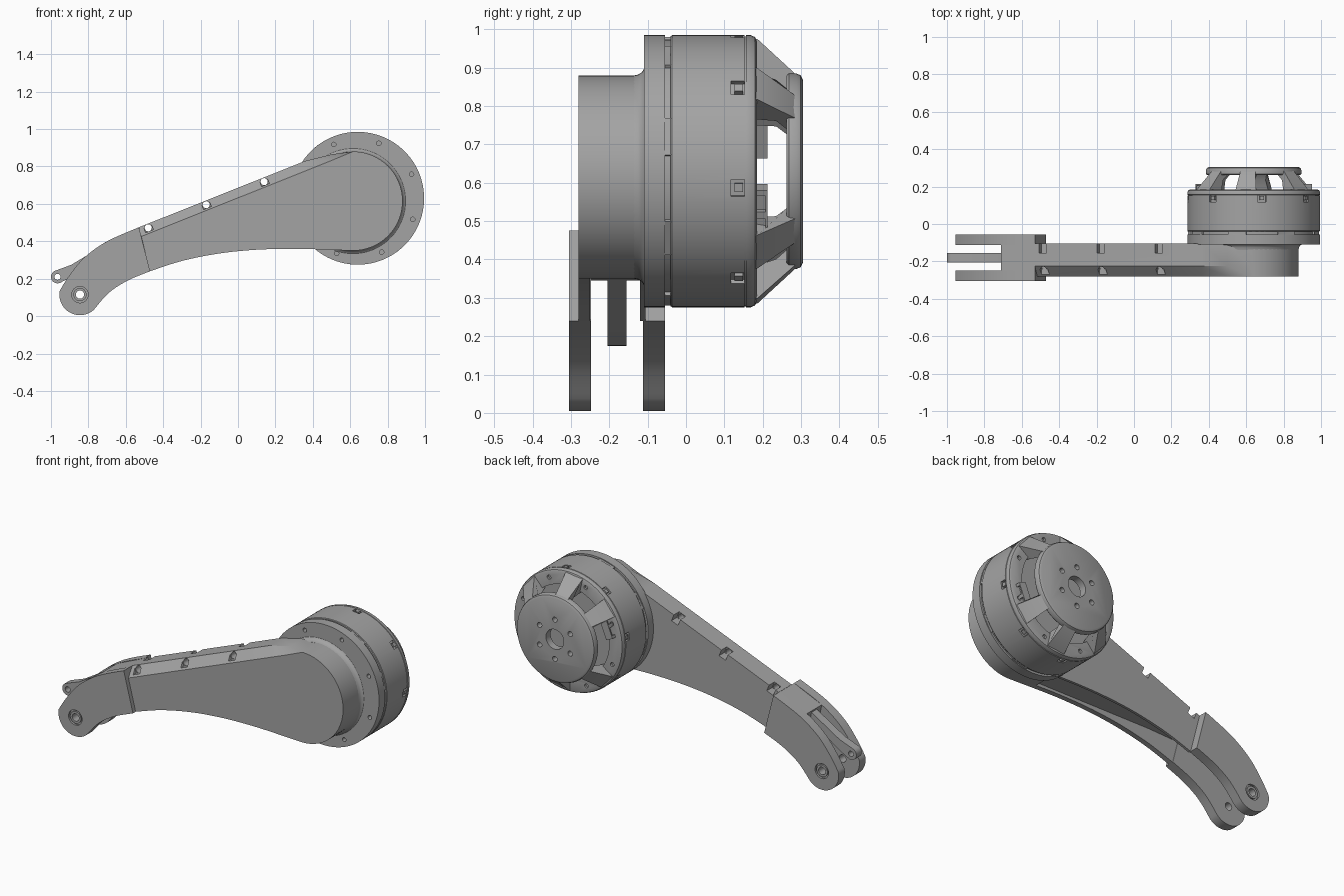
import bpy, bmesh, math
from mathutils import Vector, Matrix

if "Cube" in bpy.data.objects:
    bpy.data.objects.remove(bpy.data.objects["Cube"])

grey = bpy.data.materials.new("machined grey")
grey.use_nodes = True
COLOUR = (0.37, 0.37, 0.37, 1)
grey.diffuse_color = COLOUR
grey.node_tree.nodes["Principled BSDF"].inputs["Base Color"].default_value = COLOUR

MX, MZ = 0.64, 0.63      # motor axis
BX, BZ = 0.615, 0.615    # arm boss axis
PX, PZ = -0.845, 0.115   # fork pivot
parts = []


def finish(name, bm):
    bmesh.ops.recalc_face_normals(bm, faces=bm.faces)
    mesh = bpy.data.meshes.new(name)
    bm.to_mesh(mesh)
    bm.free()
    mesh.materials.append(grey)
    ob = bpy.data.objects.new(name, mesh)
    bpy.context.collection.objects.link(ob)
    parts.append(ob)
    return ob


def loft(name, layers):
    """Join matching (x, z) outlines placed at successive y positions."""
    bm = bmesh.new()
    rings = [[bm.verts.new((x, y, z)) for x, z in pts] for y, pts in layers]
    n = len(rings[0])
    for a, b in zip(rings, rings[1:]):
        for i in range(n):
            j = (i + 1) % n
            bm.faces.new((a[i], a[j], b[j], b[i]))
    bm.faces.new(rings[0])
    bm.faces.new(rings[-1])
    return finish(name, bm)


def slab(name, pts, y0, y1):
    return loft(name, [(y0, pts), (y1, pts)])


def arc(cx, cz, r, a0, a1, n):
    angles = [math.radians(a0 + (a1 - a0) * i / n) for i in range(n + 1)]
    return [(cx + r * math.cos(a), cz + r * math.sin(a)) for a in angles]


def disc(name, cx, cz, profile, n=72):
    """Solid turned about y from (radius, y) steps."""
    return loft(name, [(y, arc(cx, cz, r, 0, 360, n)[:-1]) for r, y in profile])


def curve(pts, steps=5):
    """Smooth path through a few points."""
    p = [Vector(q) for q in [pts[0], *pts, pts[-1]]]
    out = []
    for a, b, c, d in zip(p, p[1:], p[2:], p[3:]):
        for i in range(steps):
            t = i / steps
            v = b + (c - a) * (t / 2) + (2 * a - 5 * b + 4 * c - d) * (t * t / 2) \
                + (3 * b - a - 3 * c + d) * (t ** 3 / 2)
            out.append(tuple(v))
    return out + [tuple(pts[-1])]


def box(name, size, matrix):
    bm = bmesh.new()
    bmesh.ops.create_cube(bm, size=1, matrix=matrix @ Matrix.Diagonal((*size, 1)))
    return finish(name, bm)


def polar(angle, r, y):
    """Frame on the motor: local x points outward, y along the axis."""
    a = math.radians(angle)
    return Matrix.Translation((MX + r * math.cos(a), y, MZ + r * math.sin(a))) \
        @ Matrix.Rotation(-a, 4, "Y")


def cut(ob, cutter):
    mod = ob.modifiers.new("cut", "BOOLEAN")
    mod.operation, mod.object, mod.solver = "DIFFERENCE", cutter, "EXACT"
    bpy.context.view_layer.objects.active = ob
    bpy.ops.object.modifier_apply(modifier=mod.name)
    parts.remove(cutter)
    bpy.data.objects.remove(cutter)


def drill(ob, x, z, r, y0, y1, n=20):
    cut(ob, disc("drill", x, z, [(r, y0), (r, y1)], n))


# Arm: rounded boss tapering to the fork, chamfered along its upper front edge
under = curve([(-0.47, 0.24), (-0.3, 0.295), (-0.1, 0.335), (0.1, 0.355),
               (0.3, 0.36), (0.48, 0.355)])
round_end = arc(BX, BZ, 0.265, -90, 90, 32)
outer = under + round_end + [(0.5, 0.865), (0.36, 0.83), (-0.53, 0.475)]
front = under + round_end + [(0.5, 0.832), (0.36, 0.776), (-0.517, 0.426)]
arm = loft("arm", [(-0.28, front), (-0.225, outer), (-0.105, outer)])

# Open channel along the underside
cut(arm, slab("channel", [(-0.6, 0.1), (0.45, 0.1), (0.45, 0.375),
                          (-0.3, 0.38), (-0.6, 0.37)], -0.25, -0.12))

# Screw notches along the top edge
slope = math.atan(0.4)
for x in (-0.48, -0.17, 0.14):
    z = 0.472 + 0.398 * (x + 0.48)
    drill(arm, x, z, 0.019, -0.4, 0)
    for y in (-0.27, -0.125):
        place = Matrix.Translation((x - 0.006, y, z + 0.015)) @ Matrix.Rotation(-slope, 4, "Y")
        cut(arm, box("notch", (0.045, 0.06, 0.07), place))

disc("boss_fillet", BX, BZ, [(0.264, -0.14), (0.267, -0.125), (0.273, -0.115), (0.285, -0.108)])

# Fork: two cheeks, a bridge and a centre lug
upper = curve([(-0.53, 0.475), (-0.7, 0.4), (-0.82, 0.315), (-0.9, 0.22), (-0.948, 0.145)])
lower = curve([(-0.768, 0.037), (-0.69, 0.125), (-0.59, 0.19), (-0.47, 0.24)])
cheek = upper + arc(PX, PZ, 0.11, 170, 310, 24) + lower
for name, y0, y1, face in (("front_cheek", -0.305, -0.248, -0.305),
                           ("back_cheek", -0.112, -0.055, -0.055)):
    ob = slab(name, cheek, y0, y1)
    drill(ob, PX, PZ, 0.022, -0.5, 0.2)
    drill(ob, PX, PZ, 0.044, face - 0.012, face + 0.012, 32)
    depth = -0.01 if face > -0.1 else 0.01
    ring = disc(name + "_bushing", PX, PZ, [(0.035, face + depth * 0.2), (0.035, face + depth * 2)], 32)
    drill(ring, PX, PZ, 0.022, -0.5, 0.2)
slab("fork_bridge", [(-0.71, 0.395), (-0.53, 0.474), (-0.503, 0.37), (-0.7, 0.345)], -0.25, -0.11)
lug = slab("centre_lug", arc(-0.965, 0.21, 0.035, 115, 295, 16)
           + [(-0.9, 0.205), (-0.68, 0.35), (-0.7, 0.39), (-0.89, 0.275)], -0.205, -0.155)
drill(lug, -0.965, 0.21, 0.016, -0.3, 0)

# Mounting flange with its ring of screw holes
flange = disc("mounting_flange", MX, MZ, [(0.355, -0.11), (0.355, -0.055)], 96)
for k in range(8):
    x, z = arc(MX, MZ, 0.315, 24 + 45 * k, 0, 1)[0]
    if math.hypot(x - BX, z - BZ) > 0.28 and x > 0.45:
        drill(flange, x, z, 0.012, -0.2, -0.075)

# Motor housing with a shadow gap in front and a rounded rear cover
disc("gap_ring", MX, MZ, [(0.343, -0.056), (0.343, -0.035)])
housing = disc("motor_housing", MX, MZ,
               [(0.352, -0.04), (0.355, -0.036), (0.355, 0.152), (0.352, 0.153),
                (0.352, 0.156), (0.355, 0.157), (0.355, 0.168), (0.35, 0.18), (0.338, 0.185)], 96)
cut(housing, disc("rear_recess", MX, MZ, [(0.27, 0.165), (0.27, 0.3)]))
for k in range(8):
    box("gap_tab", (0.012, 0.02, 0.1), polar(15 + 45 * k, 0.343, -0.048))
    cut(housing, box("clip_recess", (0.03, 0.035, 0.045), polar(38 + 45 * k, 0.355, 0.135)))
    box("clip", (0.02, 0.022, 0.022), polar(38 + 45 * k, 0.345, 0.138))
    x, z = arc(MX, MZ, 0.312, 22 + 45 * k, 0, 1)[0]
    drill(housing, x, z, 0.012, 0.172, 0.3)

# Rear cap: hollow plate with a centre bore and six bolt holes
cap = disc("rear_cap", MX, MZ, [(0.25, 0.262), (0.255, 0.268), (0.255, 0.288),
                               (0.25, 0.299), (0.238, 0.305)])
drill(cap, MX, MZ, 0.058, 0.2, 0.4, 40)
for x, z in arc(MX, MZ, 0.115, 30, 330, 5):
    drill(cap, x, z, 0.015, 0.2, 0.4)

# Splayed legs that carry the cap
for angle in (42, 97, 142, 222, 277, 322):
    bm = bmesh.new()
    m = polar(angle, 0, 0)
    sides = []
    for s in (-1, 1):
        side = [(0.345, 0.17, 0.055), (0.34, 0.187, 0.055), (0.252, 0.284, 0.04),
                (0.205, 0.27, 0.045), (0.235, 0.235, 0.035), (0.26, 0.165, 0.05)]
        sides.append([bm.verts.new(m @ Vector((r, y, s * w))) for r, y, w in side])
        bm.faces.new(sides[-1])
    for i in range(6):
        j = (i + 1) % 6
        bm.faces.new((sides[0][i], sides[0][j], sides[1][j], sides[1][i]))
    finish("cap_leg", bm)

# Cable sockets on opposite sides
for angle in (-22, 158):
    socket = box("cable_socket", (0.045, 0.05, 0.14), polar(angle, 0.285, 0.188))
    for s in (-1, 1):
        cut(socket, box("socket_opening", (0.03, 0.03, 0.045),
                        polar(angle, 0.305, 0.192) @ Matrix.Translation((0, 0, s * 0.032))))

# Smooth round surfaces, keep edges crisp
bpy.ops.object.select_all(action="DESELECT")
for ob in parts:
    ob.select_set(True)
bpy.context.view_layer.objects.active = arm
bpy.ops.object.shade_smooth_by_angle(angle=math.radians(30))
